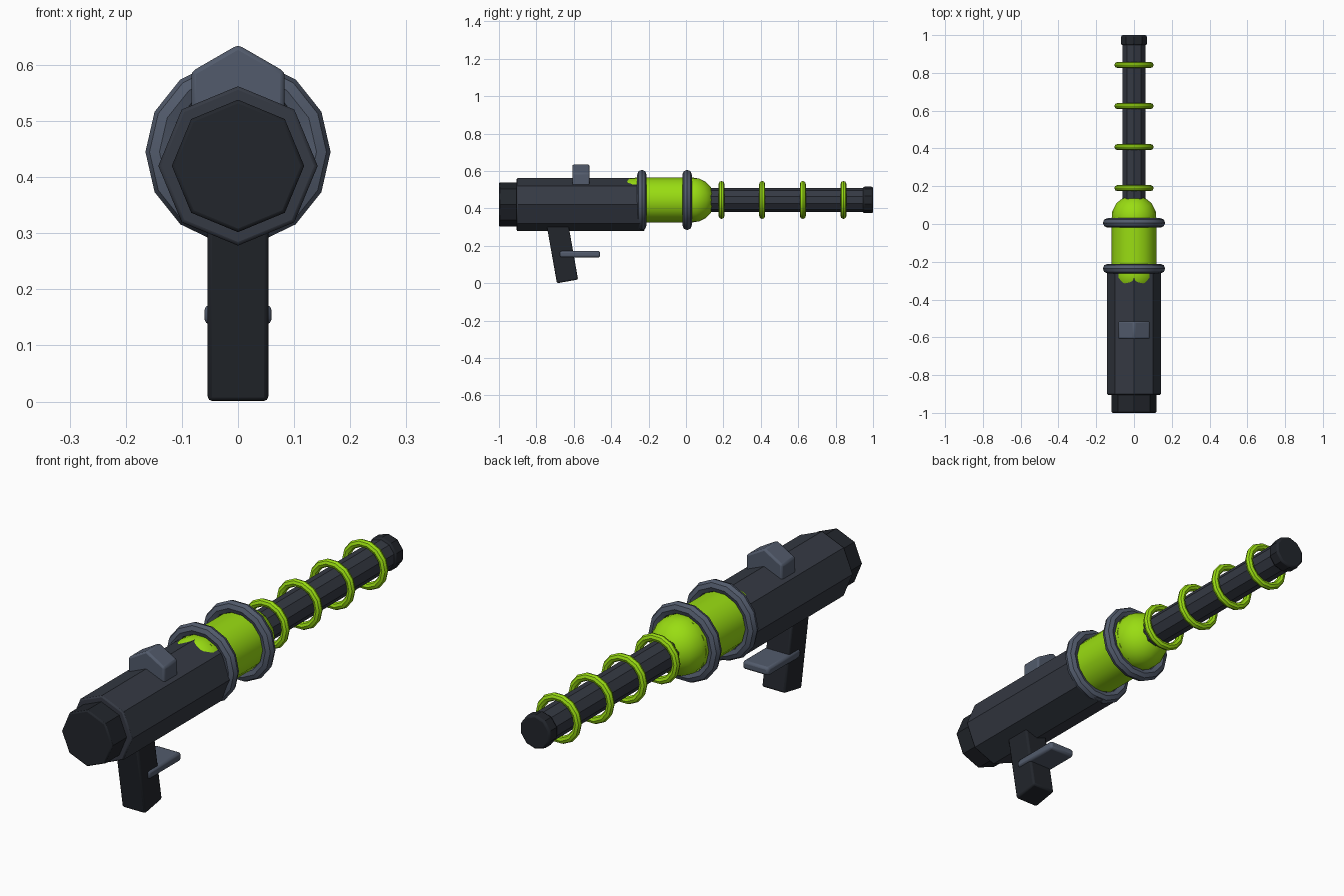
import bpy, bmesh, math

if "Cube" in bpy.data.objects:
    bpy.data.objects.remove(bpy.data.objects["Cube"])

AXIS_Z = 0.445  # height of the barrel axis


def material(name, rgb):
    m = bpy.data.materials.new(name)
    m.diffuse_color = (*rgb, 1)
    m.use_nodes = True
    m.node_tree.nodes["Principled BSDF"].inputs["Base Color"].default_value = m.diffuse_color
    return m


GREEN = material("green", (0.32, 0.72, 0.006))
STEEL = material("steel", (0.085, 0.105, 0.15))
DARK = material("dark", (0.035, 0.041, 0.056))
BLACK = material("black", (0.016, 0.019, 0.025))


def finish(ob, name, mat, bevel=0.0):
    ob.name = name
    ob.data.materials.append(mat)
    if bevel:
        b = ob.modifiers.new("bevel", 'BEVEL')
        b.width = bevel
        b.segments = 2
        b.limit_method = 'ANGLE'
        b.angle_limit = math.radians(50)
    bpy.ops.object.select_all(action='DESELECT')
    ob.select_set(True)
    bpy.context.view_layer.objects.active = ob
    bpy.ops.object.shade_smooth_by_angle(angle=math.radians(31))
    return ob


def prism(name, y0, y1, r, z, sides, mat, bevel=0.0):
    """Regular prism along y with one corner pointing up."""
    bm = bmesh.new()
    rings = []
    for y in (y0, y1):
        rings.append([bm.verts.new((r * math.sin(math.tau * i / sides), y,
                                    z + r * math.cos(math.tau * i / sides)))
                      for i in range(sides)])
    a, b = rings
    bm.faces.new(a)
    bm.faces.new(b)
    for i in range(sides):
        j = (i + 1) % sides
        bm.faces.new((a[i], a[j], b[j], b[i]))
    bmesh.ops.recalc_face_normals(bm, faces=bm.faces)
    me = bpy.data.meshes.new(name)
    bm.to_mesh(me)
    bm.free()
    ob = bpy.data.objects.new(name, me)
    bpy.context.collection.objects.link(ob)
    return finish(ob, name, mat, bevel)


def ring(name, y, major, minor, mat):
    bpy.ops.mesh.primitive_torus_add(
        major_segments=14, minor_segments=8, major_radius=major, minor_radius=minor,
        location=(0, y, AXIS_Z), rotation=(math.pi / 2, 0, 0))
    return finish(bpy.context.object, name, mat)


def box(name, loc, size, tilt, mat, bevel):
    bpy.ops.mesh.primitive_cube_add(size=1, location=loc, rotation=(tilt, 0, 0))
    ob = bpy.context.object
    ob.scale = size
    bpy.ops.object.transform_apply(location=False, rotation=False, scale=True)
    return finish(ob, name, mat, bevel)


# Octagonal body and rear cap
prism("body", -0.905, -0.222, 0.142, 0.42, 8, DARK, 0.006)
prism("rear_cap", -1.0, -0.88, 0.118, 0.42, 8, BLACK, 0.006)

# Green energy capsule: tube with a sphere at each end
prism("capsule_tube", -0.265, 0.035, 0.12, AXIS_Z, 12, GREEN)
for name, y in (("capsule_rear", -0.265), ("capsule_front", 0.035)):
    bpy.ops.mesh.primitive_uv_sphere_add(segments=14, ring_count=10, radius=0.12,
                                         location=(0, y, AXIS_Z))
    finish(bpy.context.object, name, GREEN)

# Steel clamps around the capsule
for i, y in enumerate((-0.236, 0.006)):
    ring(f"clamp_ring_{i + 1}", y, 0.14, 0.025, STEEL)

# Barrel, muzzle and coil rings
prism("barrel", 0.1, 0.96, 0.064, AXIS_Z, 10, DARK)
prism("muzzle", 0.946, 1.0, 0.071, AXIS_Z, 10, BLACK, 0.008)
for i in range(4):
    ring(f"coil_ring_{i + 1}", 0.19 + 0.2173 * i, 0.088, 0.016, GREEN)

# Hexagonal sight block
prism("sight", -0.608, -0.516, 0.096, 0.54, 6, STEEL, 0.008)

# Tilted grip and trigger plate
box("grip", (0, -0.664, 0.182), (0.108, 0.115, 0.35), math.radians(10), BLACK, 0.008)
box("trigger_plate", (0, -0.567, 0.155), (0.12, 0.216, 0.035), 0, STEEL, 0.01)
